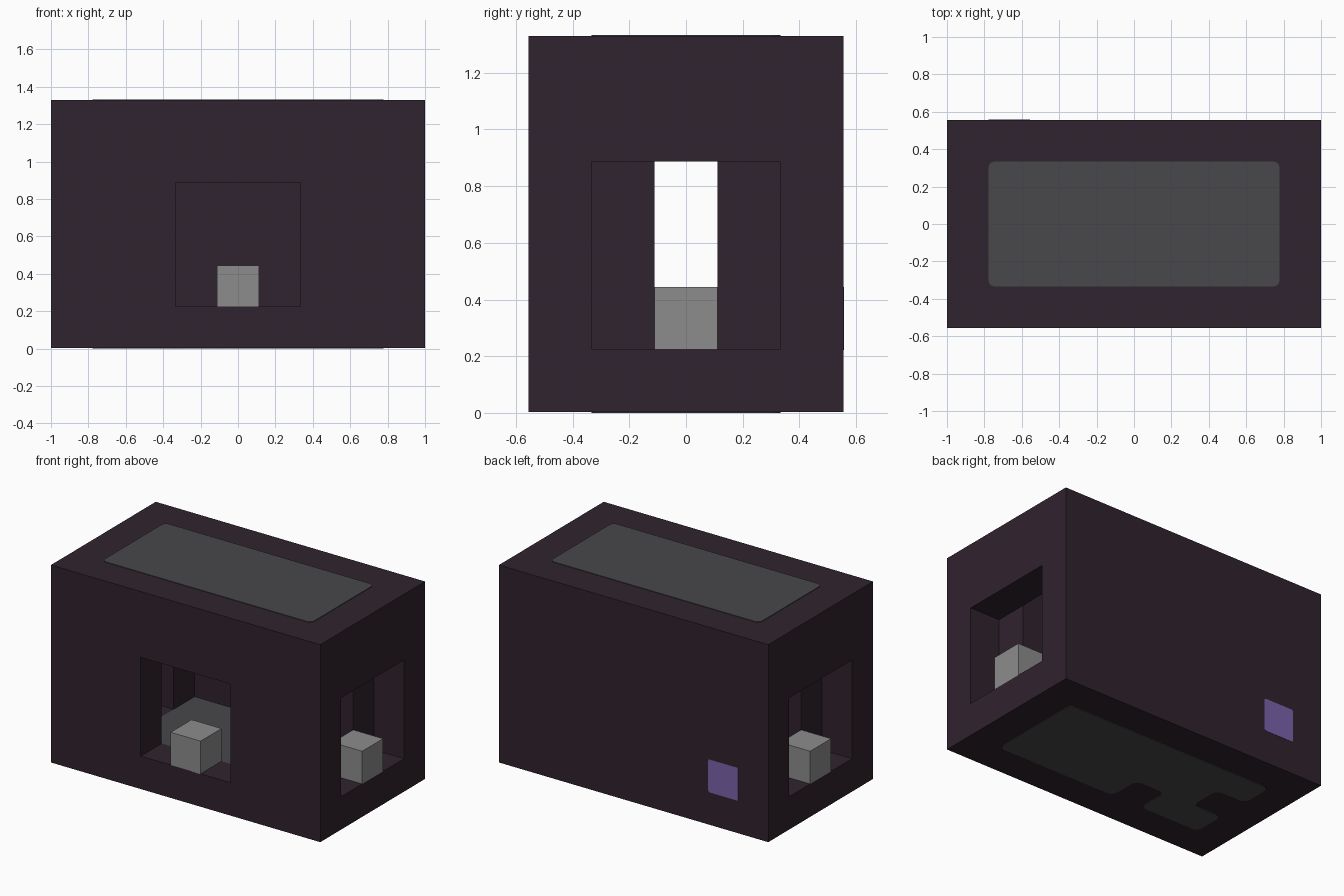
import bpy, bmesh, math
from mathutils import Vector

U = 1 / 9          # building grid unit
T = 0.004          # thickness of the painted plates

if "Cube" in bpy.data.objects:
    bpy.data.objects.remove(bpy.data.objects["Cube"], do_unlink=True)


def material(name, rgb):
    linear = [((c / 255 + 0.055) / 1.055) ** 2.4 for c in rgb] + [1]
    mat = bpy.data.materials.new(name)
    mat.use_nodes = True
    mat.diffuse_color = linear
    mat.node_tree.nodes["Principled BSDF"].inputs["Base Color"].default_value = linear
    return mat


casing = material("dark plum", (48, 35, 46))
slate = material("slate grey", (72, 72, 75))
light = material("light grey", (140, 140, 140))
purple = material("purple", (122, 98, 170))


def finish(name, bm, *mats):
    bmesh.ops.recalc_face_normals(bm, faces=bm.faces)
    mesh = bpy.data.meshes.new(name)
    bm.to_mesh(mesh)
    bm.free()
    for mat in mats:
        mesh.materials.append(mat)
    obj = bpy.data.objects.new(name, mesh)
    bpy.context.collection.objects.link(obj)
    return obj


def block(name, center, size, mat):
    bm = bmesh.new()
    bmesh.ops.create_cube(bm, size=size * U)
    obj = finish(name, bm, mat)
    obj.location = Vector(center) * U
    return obj


def plate(name, corners, radius, mat, location, tilt=0):
    """Thin slab with every corner of its outline rounded."""
    bm = bmesh.new()
    pts = [Vector((x, y, 0)) * U for x, y in corners]
    ring = []
    for i, p in enumerate(pts):
        a = (pts[i - 1] - p).normalized() * radius
        b = (pts[(i + 1) % len(pts)] - p).normalized() * radius
        for k in range(6):
            t = k / 5 * math.pi / 2
            ring.append(bm.verts.new(p + a * (1 - math.sin(t)) + b * (1 - math.cos(t))))
    face = bm.faces.new(ring)
    grown = bmesh.ops.extrude_face_region(bm, geom=[face])
    moved = [v for v in grown["geom"] if isinstance(v, bmesh.types.BMVert)]
    bmesh.ops.translate(bm, verts=moved, vec=(0, 0, T))
    obj = finish(name, bm, mat)
    obj.location = location
    obj.rotation_euler.x = tilt
    return obj


# Casing: a hollow block made of cells, left open where a hollow lies
XS = (-9, -7, -5, -3, 3, 5, 7, 9)
YS = (-5, -3, -1, 1, 3, 5)
ZS = (0, 2, 8, 10, 12)


def solid(x, y, z):
    ax, ay = abs(x), abs(y)
    if ax > 9 or ay > 5 or not 0 < z < 12:
        return False
    room = ax < 5 and ay < 3 and 2 < z < 10
    passage = ax < 7 and ay < 1 and 2 < z < 10
    end_opening = ax > 7 and ay < 3 and 2 < z < 8
    front_opening = ax < 3 and y < -3 and 2 < z < 8
    return not (room or passage or end_opening or front_opening)


def build_casing():
    bm = bmesh.new()
    cuts = (XS, YS, ZS)
    verts = {}

    def corner(p):
        p = tuple(p)
        if p not in verts:
            z = T + p[2] / 12 * (12 * U - 2 * T)
            verts[p] = bm.verts.new((p[0] * U, p[1] * U, z))
        return verts[p]

    for axis in range(3):
        b, c = (axis + 1) % 3, (axis + 2) % 3
        for level in cuts[axis]:
            for b0, b1 in zip(cuts[b], cuts[b][1:]):
                for c0, c1 in zip(cuts[c], cuts[c][1:]):
                    mid = [0, 0, 0]
                    mid[axis], mid[b], mid[c] = level, (b0 + b1) / 2, (c0 + c1) / 2
                    below, above = list(mid), list(mid)
                    below[axis] -= 0.5
                    above[axis] += 0.5
                    filled = solid(*below)
                    if filled == solid(*above):
                        continue
                    quad = []
                    for q, r in ((b0, c0), (b1, c0), (b1, c1), (b0, c1)):
                        p = list(mid)
                        p[b], p[c] = q, r
                        quad.append(corner(p))
                    face = bm.faces.new(quad if filled else quad[::-1])
                    # Grey floor inside the central room
                    if axis == 2 and level == 2 and abs(mid[0]) < 5 and abs(mid[1]) < 3:
                        face.material_index = 1
    return finish("casing", bm, casing, slate)


build_casing()

# Blocks standing in the three openings
block("front_block", (0, -4, 3), 2, light)
for side, x in (("left", 8), ("right", -8)):
    block(side + "_block", (x, 0, 3), 2, light)

# Top, bottom and back plates
plate("top_plate", [(-7, -3), (7, -3), (7, 3), (-7, 3)],
      0.033, slate, (0, 0, 12 * U - T))
plate("bottom_plate",
      [(7, 3), (7, -3), (-1, -3), (-1, -1), (-3, -1), (-3, -3), (-7, -3),
       (-7, -1), (-5, -1), (-5, 1), (-7, 1), (-7, 3)],
      0.045, slate, (0, 0, 0))
plate("back_plate", [(-7, 2), (-5, 2), (-5, 4), (-7, 4)],
      0.012, purple, (0, 5 * U + T / 2, 0), math.pi / 2)
